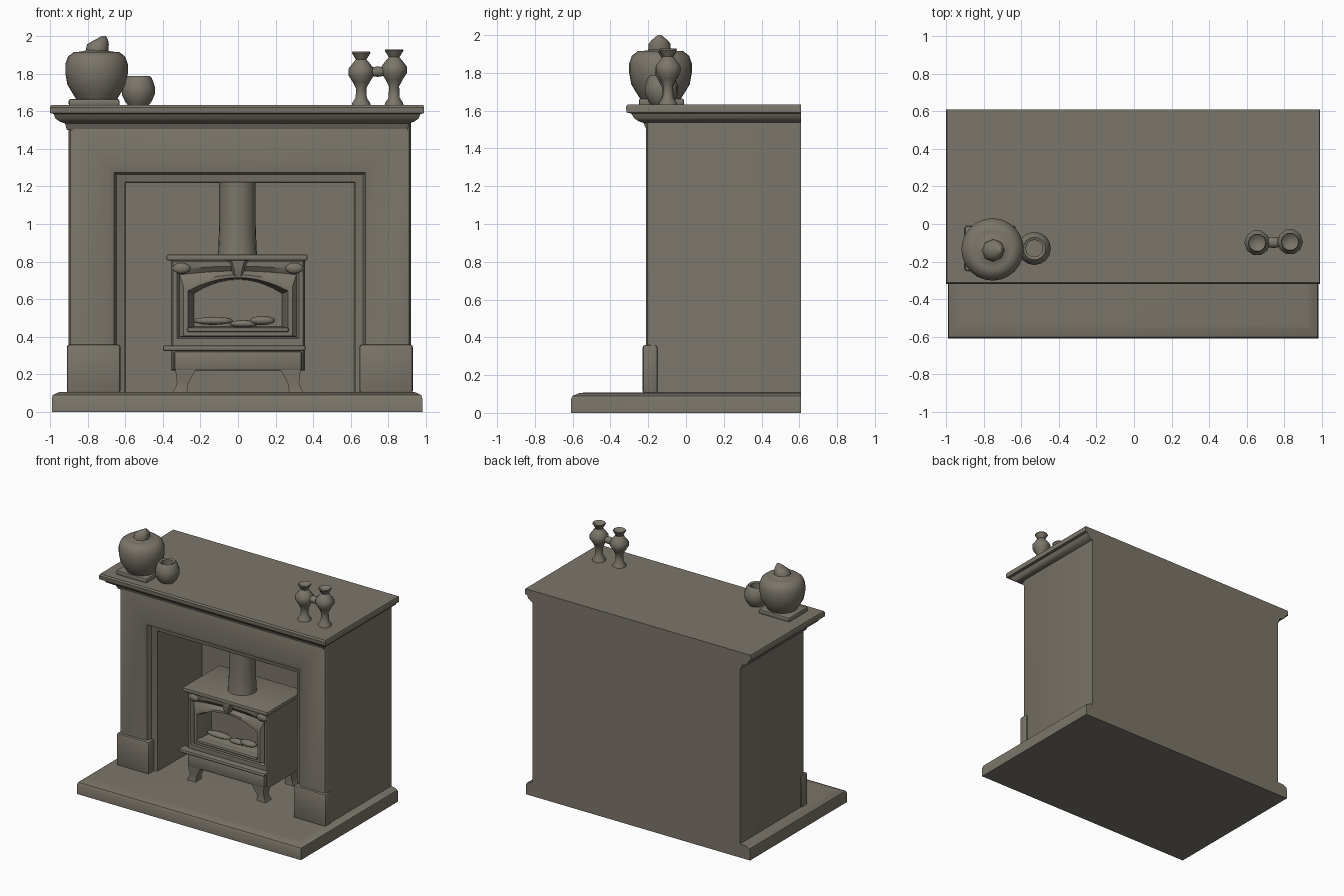
import bpy, bmesh, math
from mathutils import Vector

cube = bpy.data.objects.get("Cube")
if cube:
    bpy.data.objects.remove(cube, do_unlink=True)

COLOUR = (0.20, 0.18, 0.145, 1)
stone = bpy.data.materials.new("warm grey stone")
stone.use_nodes = True
stone.diffuse_color = COLOUR
bsdf = next(n for n in stone.node_tree.nodes if n.type == 'BSDF_PRINCIPLED')
bsdf.inputs["Base Color"].default_value = COLOUR


def finish(name, bm, angle=35):
    bmesh.ops.recalc_face_normals(bm, faces=bm.faces[:])
    mesh = bpy.data.meshes.new(name)
    bm.to_mesh(mesh)
    bm.free()
    mesh.materials.append(stone)
    mesh.shade_smooth()
    mesh.set_sharp_from_angle(angle=math.radians(angle))
    obj = bpy.data.objects.new(name, mesh)
    bpy.context.scene.collection.objects.link(obj)
    return obj


def loft(name, rings, closed=True, angle=35):
    """Skin a series of point rings and cap both ends."""
    bm = bmesh.new()
    vs = [[bm.verts.new(p) for p in ring] for ring in rings]
    n = len(vs[0])
    for a, b in zip(vs, vs[1:]):
        for i in range(n if closed else n - 1):
            j = (i + 1) % n
            bm.faces.new((a[i], a[j], b[j], b[i]))
    bm.faces.new(vs[0])
    bm.faces.new(vs[-1])
    if not closed:
        bm.faces.new([r[0] for r in vs] + [r[-1] for r in reversed(vs)])
    return finish(name, bm, angle)


def slab(name, cx, back, steps):
    """Moulded slab: steps of (half width, front y, z) with a flush back."""
    return loft(name, [[(cx - w, y, z), (cx + w, y, z), (cx + w, back, z), (cx - w, back, z)]
                       for w, y, z in steps])


def lathe(name, x, y, profile, sides=24, angle=50):
    turn = [2 * math.pi * i / sides for i in range(sides)]
    return loft(name, [[(x + r * math.cos(t), y + r * math.sin(t), z) for t in turn]
                       for r, z in profile], angle=angle)


def box(name, lo, hi, bevel=0.01):
    bm = bmesh.new()
    bmesh.ops.create_cube(bm, size=1)
    lo, hi = Vector(lo), Vector(hi)
    for v in bm.verts:
        v.co = (lo + hi) / 2 + v.co * (hi - lo)
    if bevel:
        bmesh.ops.bevel(bm, geom=bm.edges[:], offset=bevel, segments=2,
                        profile=0.5, affect='EDGES')
    return finish(name, bm)


def blob(name, centre, radii):
    bm = bmesh.new()
    bmesh.ops.create_icosphere(bm, subdivisions=2, radius=1)
    for v in bm.verts:
        v.co = Vector(c + r * p for c, r, p in zip(centre, radii, v.co))
    return finish(name, bm, 60)


# Hearth and mantel shelf
slab("hearth", -0.005, 0.61, [(0.985, -0.61, 0), (0.985, -0.61, 0.07), (0.98, -0.6, 0.09),
                              (0.95, -0.565, 0.105), (0.92, -0.53, 0.108)])
slab("mantel_shelf", -0.005, 0.61, [(0.905, -0.21, 1.5), (0.915, -0.225, 1.535), (0.94, -0.25, 1.543),
                                    (0.965, -0.275, 1.56), (0.975, -0.29, 1.585), (0.995, -0.315, 1.59),
                                    (0.995, -0.318, 1.62), (0.99, -0.31, 1.632)])

# Surround with stepped opening and recessed back wall
FLOOR, CX = 0.1, 0.01
steps = [(0.91, 1.54, 0.61), (0.91, 1.54, -0.185), (0.9, 1.535, -0.205), (0.885, 1.52, -0.212),
         (0.7, 1.31, -0.212), (0.668, 1.275, -0.2), (0.655, 1.262, -0.165),
         (0.612, 1.222, -0.15), (0.605, 1.217, 0.4)]
loft("surround", [[(CX - w, y, FLOOR), (CX - w, y, h), (CX + w, y, h), (CX + w, y, FLOOR)]
                  for w, h, y in steps], closed=False)

# Plinth blocks at the feet of the surround
for side, name in ((-1, "right_plinth"), (1, "left_plinth")):
    xs = sorted((CX + side * 0.635, CX + side * 0.92))
    box(name, (xs[0], -0.23, 0.1), (xs[1], -0.15, 0.36), 0.015)


# Stove body: nested door outlines from the back to the firebox
def arch(w, z0, spring, rise, y, n=10):
    top = [1 - 2 * i / n for i in range(n + 1)]
    return ([(-w, y, z0), (w, y, z0)] +
            [(w * t, y, spring + rise * (1 - t * t)) for t in top])


loft("stove_body", [arch(*s) for s in (
    (0.355, 0.22, 0.81, 0, 0.3), (0.355, 0.22, 0.81, 0, -0.115), (0.345, 0.23, 0.8, 0, -0.13),
    (0.325, 0.39, 0.76, 0.015, -0.13), (0.31, 0.4, 0.73, 0.02, -0.11),
    (0.29, 0.405, 0.67, 0.06, -0.135), (0.265, 0.43, 0.645, 0.07, -0.135),
    (0.25, 0.45, 0.635, 0.075, -0.09), (0.235, 0.455, 0.63, 0.075, 0.0))])

# Stove top plate, ledges and latch
box("stove_top", (-0.38, -0.16, 0.805), (0.37, 0.31, 0.838))
box("stove_ledge", (-0.4, -0.18, 0.325), (0.36, -0.1, 0.355), 0.012)
box("ash_lip", (-0.34, -0.155, 0.22), (0.34, -0.1, 0.325), 0.015)
box("firebox_sill", (-0.27, -0.15, 0.425), (0.27, -0.06, 0.45))
loft("door_latch", [[(-w, -0.12, z), (-w * 0.6, y, z), (w * 0.6, y, z), (w, -0.12, z)]
                    for w, y, z in ((0.025, -0.14, 0.72), (0.035, -0.155, 0.76), (0.06, -0.155, 0.81))])

# Corner blocks on the door top
for side, name in ((-1, "right_corner_block"), (1, "left_corner_block")):
    blob(name, (side * 0.3, -0.125, 0.765), (0.05, 0.02, 0.03))

# Logs
blob("right_log", (-0.13, -0.05, 0.485), (0.11, 0.035, 0.022))
blob("middle_log", (0.03, -0.04, 0.47), (0.08, 0.03, 0.02))
blob("left_log", (0.13, -0.05, 0.487), (0.07, 0.035, 0.025))

# Splayed stove legs
for y, end in ((-0.11, "front"), (0.24, "back")):
    for side, name in ((-1, "right"), (1, "left")):
        rings = []
        for x, r, z in ((0.275, 0.06, 0.24), (0.285, 0.045, 0.2), (0.295, 0.03, 0.15), (0.31, 0.038, 0.1)):
            rings.append([(side * x + dx * r, y + dy * min(r, 0.04), z)
                          for dx, dy in ((-1, -1), (1, -1), (1, 1), (-1, 1))])
        loft(f"{end}_{name}_stove_leg", rings)

# Flue pipe
lathe("flue_pipe", -0.003, 0.06, [(0.108, 0.82), (0.102, 0.86), (0.097, 1.0), (0.097, 1.24)])

# Large lidded vase on a square foot
box("vase_foot", (-0.9, -0.25, 1.625), (-0.63, -0.01, 1.665), 0.012)
lathe("large_vase", -0.752, -0.135, [
    (0.1, 1.65), (0.125, 1.69), (0.155, 1.74), (0.166, 1.8), (0.166, 1.85), (0.152, 1.89),
    (0.12, 1.915), (0.1, 1.915), (0.065, 1.92), (0.045, 1.935)])
loft("vase_finial", [[(x + r * math.cos(t), -0.14 + r * math.sin(t), z)
                      for t in [math.pi * i / 4 for i in range(8)]]
                     for x, r, z in ((-0.75, 0.06, 1.92), (-0.745, 0.058, 1.955),
                                     (-0.73, 0.04, 1.975), (-0.712, 0.01, 2.0))], angle=50)

# Small open bowl
lathe("small_bowl", -0.53, -0.13, [
    (0.05, 1.625), (0.07, 1.65), (0.088, 1.69), (0.088, 1.73), (0.072, 1.775), (0.06, 1.787),
    (0.045, 1.78), (0.045, 1.73)], 16)

# Pair of joined candlesticks
stick = [(0.052, 1.625), (0.047, 1.645), (0.03, 1.67), (0.027, 1.72), (0.045, 1.755), (0.068, 1.79),
         (0.068, 1.825), (0.045, 1.855), (0.028, 1.875), (0.05, 1.91), (0.046, 1.917), (0.025, 1.9)]
for x, y, lift, name in ((0.655, -0.1, 0, "right_candlestick"), (0.83, -0.095, 0.012, "left_candlestick")):
    lathe(name, x, y, [(r, z + lift * (z > 1.7)) for r, z in stick], 10)
blob("candlestick_joint", (0.742, -0.098, 1.81), (0.055, 0.03, 0.028))
